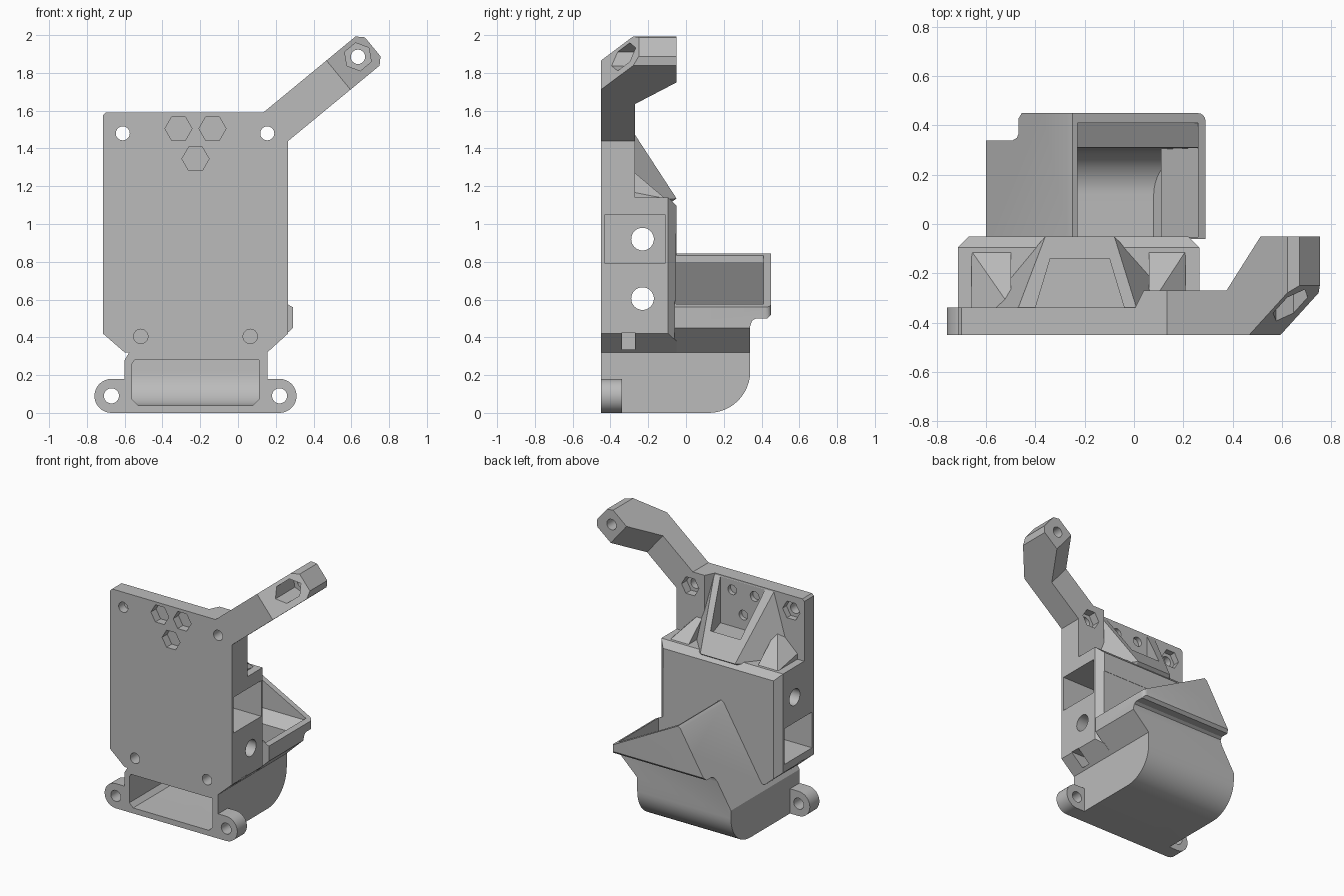
import bpy, bmesh
from math import sin, cos, pi, radians
from mathutils import Matrix, Vector

if "Cube" in bpy.data.objects:
    bpy.data.objects.remove(bpy.data.objects["Cube"])

grey = bpy.data.materials.new("matte grey")
grey.use_nodes = True
grey.diffuse_color = (0.5, 0.5, 0.5, 1)
grey.node_tree.nodes["Principled BSDF"].inputs["Base Color"].default_value = (0.5, 0.5, 0.5, 1)


def finish(bm, name):
    bmesh.ops.recalc_face_normals(bm, faces=bm.faces)
    mesh = bpy.data.meshes.new(name)
    bm.to_mesh(mesh)
    bm.free()
    mesh.materials.append(grey)
    ob = bpy.data.objects.new(name, mesh)
    bpy.context.collection.objects.link(ob)
    return ob


def prism(name, pts, axis, a, b, rounded=None, size=0.03, segs=1):
    """Extrude a 2D outline along an axis, optionally bevelling chosen edges."""
    place = {"x": lambda p, q, d: (d, p, q), "y": lambda p, q, d: (p, d, q),
             "z": lambda p, q, d: (p, q, d)}[axis]
    bm = bmesh.new()
    lo, hi = [[bm.verts.new(place(p, q, d)) for p, q in pts] for d in (a, b)]
    bm.faces.new(lo)
    bm.faces.new(hi)
    for i in range(len(pts)):
        j = (i + 1) % len(pts)
        bm.faces.new((lo[i], lo[j], hi[j], hi[i]))
    bmesh.ops.recalc_face_normals(bm, faces=bm.faces)
    if rounded:
        edges = [e for e in bm.edges if rounded(e.verts[0].co, e.verts[1].co)]
        bmesh.ops.bevel(bm, geom=edges, offset=size, segments=segs, profile=0.5, affect="EDGES")
    return finish(bm, name)


def box(name, x0, x1, y0, y1, z0, z1):
    return prism(name, [(x0, y0), (x1, y0), (x1, y1), (x0, y1)], "z", z0, z1)


def hull(name, pts):
    bm = bmesh.new()
    for p in pts:
        bm.verts.new(p)
    bmesh.ops.convex_hull(bm, input=bm.verts)
    return finish(bm, name)


def arc(cx, cy, r, start, end, n):
    return [(cx + r * cos(radians(start + (end - start) * i / n)),
             cy + r * sin(radians(start + (end - start) * i / n))) for i in range(n + 1)]


def bore(p, q, r, axis, a, b, sides=32):
    return prism("bore", arc(p, q, r, 0, 360, sides)[:-1], axis, a, b)


def combine(base, other, operation):
    mod = base.modifiers.new("cut", "BOOLEAN")
    mod.operation, mod.object, mod.solver = operation, other, "EXACT"
    bpy.ops.object.select_all(action="DESELECT")
    base.select_set(True)
    bpy.context.view_layer.objects.active = base
    bpy.ops.object.modifier_apply(modifier=mod.name)
    bpy.data.objects.remove(other)
    return base


# Front plate with chamfered lower corners
low = [(-0.6, 0.32), (0.155, 0.32), (0.265, 0.42)]
bracket = prism("bracket", low + [(0.265, 1.575), (0.25, 1.59), (-0.7, 1.59), (-0.715, 1.575),
                                  (-0.715, 0.42)], "y", -0.45, -0.34)

# Thick housing behind the plate, chamfered round its back face
housing = prism("housing", low + [(0.265, 1.14), (-0.715, 1.14), (-0.715, 0.42)], "y", -0.4, -0.05,
                lambda a, b: min(a.y, b.y) > -0.1 and max(a.z, b.z) > 0.5, 0.045)

# Buttress tapering from the housing up to the plate, with a pocket between two fins
buttress = hull("buttress", [(-0.62, -0.35, 1.1), (0.2, -0.35, 1.1), (0.01, -0.34, 1.58),
                             (-0.47, -0.34, 1.58), (-0.36, -0.05, 1.135), (-0.08, -0.05, 1.135),
                             (-0.36, -0.1, 1.1), (-0.08, -0.1, 1.1)])
combine(buttress, hull("pocket", [(x, y, z) for z in (1.24, 1.7) for x, y in
                                  ((-0.34, -0.14), (-0.1, -0.14), (-0.4, -0.339), (-0.04, -0.339))]),
        "DIFFERENCE")

# Sloped shoulders where the housing meets the plate
shoulders = [hull("shoulder", [(x, -0.35, 1.1), (x, -0.34, 1.33), (x, -0.11, 1.135), (x, -0.11, 1.1),
                               (m, -0.35, 1.1), (m, -0.34, 1.18), (m, -0.11, 1.135), (m, -0.11, 1.1)])
             for x, m in ((-0.5, -0.66), (0.06, 0.21))]

# Thick pad at the root of the arm
pad = prism("arm_pad", [(0.0, -0.35), (0.265, -0.35), (0.265, -0.27), (0.04, -0.27)], "z", 1.1, 1.59)

# Diagonal arm with a cranked tip
arm = prism("arm", [(-0.1, -0.45), (0.43, -0.45), (0.665, -0.25), (0.665, -0.05), (0.49, -0.05),
                    (0.31, -0.27), (-0.1, -0.27)], "z", -0.1, 0.1,
            lambda a, b: min(a.x, b.x) > 0.6 and abs(a.y - b.y) > 0.1, 0.035)
arm.data.transform(Matrix.Translation((0.2, 0, 1.515)) @ Matrix.Rotation(radians(-39.5), 4, "Y"))

# Mounting ears at the foot
ears = [prism("ear", [(-0.225, 0), *arc(cx, 0.09, 0.09, a, a + s, 16), (-0.225, 0.18)], "y", -0.45, -0.34)
        for cx, a, s in ((-0.67, 270, -180), (0.22, 270, 180))]

# Scoop duct: side outline crossed with front outline
duct = prism("duct", [(-0.45, 0), *arc(0.12, 0.22, 0.22, 270, 360, 12), (0.34, 0.46),
                      (0.35, 0.488), (0.37, 0.5), (0.43, 0.5), (0.45, 0.52), (0.45, 0.95),
                      (-0.06, 0.95), (-0.06, 0.32), (-0.45, 0.32)], "x", -0.8, 0.5)
combine(duct, prism("outline", [(-0.6, 0), (0.155, 0), (0.155, 0.32), (0.29, 0.45), (0.29, 0.56),
                                (-0.25, 0.845), (-0.27, 0.83), (-0.6, 0.28)], "y", -0.6, 0.45,
                    lambda a, b: min(a.y, b.y) > 0.4 and abs(a.z - b.z) > abs(a.x - b.x) * 1.2
                    and max(a.x, b.x) > 0.2 and min(a.z, b.z) > 0.4, 0.03, 4), "INTERSECT")

for part in (housing, buttress, pad, arm, duct, *shoulders, *ears):
    combine(bracket, part, "UNION")

# Hollow of the duct from the front slot to the slanted opening
hollow = prism("hollow", [(-0.6, 0.04), *arc(0.12, 0.22, 0.18, 270, 360, 12), (0.31, 0.5),
                          (0.41, 0.56), (0.41, 1.0), (-0.052, 1.0), (-0.052, 0.4), (-0.12, 0.28),
                          (-0.6, 0.28)], "x", -0.8, 0.5)
combine(hollow, prism("inner", [(-0.56, 0.07), (-0.53, 0.04), (0.08, 0.04), (0.11, 0.07), (0.11, 0.33),
                                (0.26, 0.47), (0.26, 0.95), (-0.23, 0.95), (-0.23, 0.8),
                                (-0.56, 0.26)], "y", -0.7, 0.6), "INTERSECT")
cutters = [hollow]

# Plate screws with nut pockets at the back
for x, y in ((-0.61, -0.385), (0.155, -0.33)):
    cutters += [bore(x, 1.48, 0.037, "y", -0.6, 0.0), bore(x, 1.48, 0.07, "y", y, 0.0, 6)]

# Hexagonal recesses in front, round blind holes behind
for x, z in ((-0.315, 1.505), (-0.135, 1.505), (-0.225, 1.345)):
    cutters += [bore(x, z, 0.072, "y", -0.6, -0.39, 6), bore(x, z, 0.035, "y", -0.37, -0.2, 24)]

# Lower screws and their side nut slots
for x, s0, s1 in ((-0.515, -0.8, -0.46), (0.065, 0.01, 0.4)):
    cutters += [bore(x, 0.405, 0.038, "y", -0.6, -0.12), box("slot", s0, s1, -0.34, -0.27, 0.335, 0.425)]

# Ear holes, arm tip hole and its nut recess
cutters += [bore(x, 0.09, 0.04, "y", -0.6, -0.2) for x in (-0.67, 0.22)]
nut = bore(0, 0, 0.075, "y", -0.6, -0.17, 6)
nut.data.transform(Matrix.Translation((0.635, 0, 1.885)) @ Matrix.Rotation(radians(-39.5), 4, "Y"))
cutters += [bore(0.635, 1.885, 0.038, "y", -0.7, 0.1), nut]

# Cross bores with a square socket at opposite ends
cutters += [bore(-0.23, z, 0.06, "x", -0.9, 0.5) for z in (0.92, 0.605)]
cutters += [box("socket", -0.1, 0.4, -0.43, -0.11, 0.79, 1.05),
            box("socket", -0.9, -0.35, -0.43, -0.11, 0.475, 0.735)]

for cutter in cutters:
    combine(bracket, cutter, "DIFFERENCE")

bpy.ops.object.shade_smooth_by_angle(angle=radians(25))
